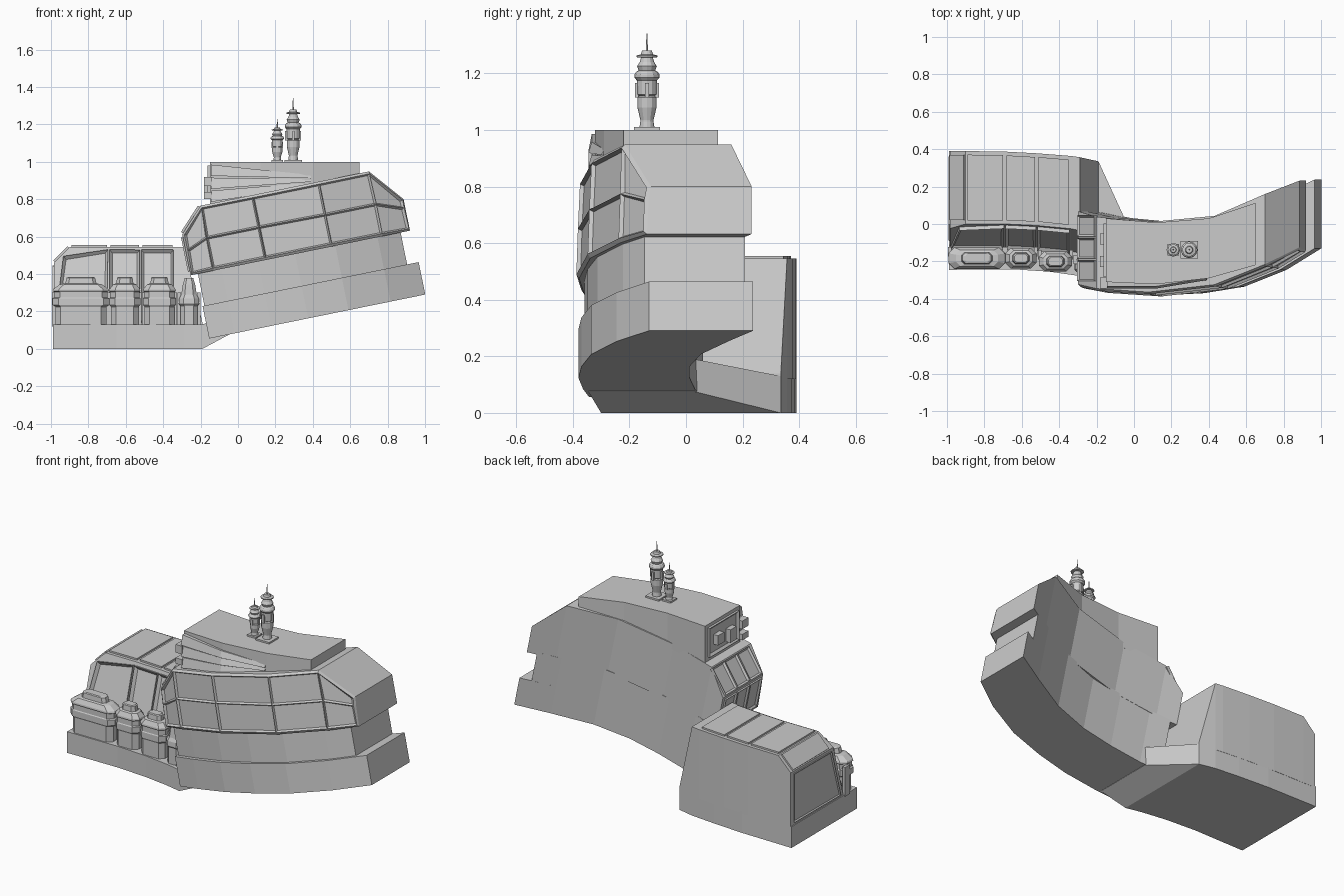
import bpy, bmesh, math
from mathutils import Vector

if "Cube" in bpy.data.objects:
    bpy.data.objects.remove(bpy.data.objects["Cube"])

TH = math.radians(11.5)
C, S = math.cos(TH), math.sin(TH)


def finish(name, bm):
    bmesh.ops.recalc_face_normals(bm, faces=bm.faces)
    me = bpy.data.meshes.new(name)
    bm.to_mesh(me)
    bm.free()
    ob = bpy.data.objects.new(name, me)
    bpy.context.collection.objects.link(ob)
    return ob


def tilt(u, y, w):
    """Point in the tilted frame of the raised hull."""
    return (u * C - w * S, y, u * S + w * C)


def interp(table, u):
    for (a, ya), (b, yb) in zip(table, table[1:]):
        if u <= b:
            return ya + (yb - ya) * (u - a) / (b - a)
    return table[-1][1]


FRONT = [(-.18, -.335), (-.04, -.36), (.2, -.38), (.4, -.37), (.62, -.335), (.85, -.245), (1.04, -.13)]
BACK = [(-.18, .07), (-.03, .035), (.11, .02), (.33, .003), (.58, .035), (.875, .16), (1.04, .238)]


def loft_bm(rings):
    """Skin consecutive rings and cap both ends; returns side faces per strip."""
    bm = bmesh.new()
    vs = [[bm.verts.new(p) for p in r] for r in rings]
    n = len(rings[0])
    strips = [[bm.faces.new((a[i], a[(i + 1) % n], b[(i + 1) % n], b[i])) for i in range(n)]
              for a, b in zip(vs, vs[1:])]
    bm.faces.new(vs[0])
    bm.faces.new(vs[-1])
    return bm, strips


def loft(name, rings):
    return finish(name, loft_bm(rings)[0])


def box_ring(x, y0, y1, z0, z1):
    return [(x, y1, z0), (x, y0, z0), (x, y0, z1), (x, y1, z1)]


def box(name, x0, x1, y0, y1, z0, z1):
    return loft(name, [box_ring(x, y0, y1, z0, z1) for x in (x0, x1)])


def panel(name, quad, away, t=.012, shrink=.02, rim=0.0, recess=0.0):
    """Raised plate on a quad, optionally with a recessed centre."""
    q = [Vector(p) for p in quad]
    mid = sum(q, Vector()) / 4
    nrm = (q[1] - q[0]).cross(q[3] - q[0]).normalized()
    if nrm.dot(Vector(away)) < 0:
        nrm = -nrm
    q = [p + (mid - p).normalized() * shrink for p in q]
    bm, _ = loft_bm([[p - nrm * .01 for p in q], [p + nrm * t for p in q]])
    bmesh.ops.recalc_face_normals(bm, faces=bm.faces)
    if rim:
        bm.faces.ensure_lookup_table()
        bmesh.ops.inset_individual(bm, faces=[bm.faces[-1]], thickness=rim, depth=-recess)
    return finish(name, bm)


def octagon(cx, cy, z, hx, hy):
    c = min(hx, hy) * .55
    return [(cx + a, cy + b, z) for a, b in
            ((hx, -hy + c), (hx, hy - c), (hx - c, hy), (c - hx, hy),
             (-hx, hy - c), (-hx, c - hy), (c - hx, -hy), (hx - c, -hy))]


# low plinth, ending in a wedge that runs under the raised hull
loft("plinth", [box_ring(*r) for r in (
    (-.99, -.245, .39, 0, .13), (-.65, -.242, .385, 0, .13), (-.45, -.255, .372, 0, .13),
    (-.29, -.278, .357, 0, .13), (-.19, -.30, .335, 0, .13), (-.05, -.345, .03, .075, .19))])

# low wing body with sloped front and chamfered outer end
BODY = [(-.985, .46, 0, .39), (-.9, .545, 0, .39), (-.69, .545, 0, .387), (-.52, .545, -.008, .378),
        (-.34, .545, -.025, .364), (-.29, .545, -.035, .357), (-.19, .14, -.06, .335)]


def front_y(off, z):
    return off - .12 * (.545 - z) / .415


loft("wing_body", [[(x, b, .12), (x, front_y(o, .12), .12), (x, front_y(o, z), z), (x, b, z)]
                   for x, z, o, b in BODY])
for i, (a, b) in enumerate(zip(BODY[:5], BODY[1:5])):
    panel(f"wing_roof_panel_{i}", [(a[0], a[2], a[1]), (b[0], b[2], b[1]), (b[0], b[3], b[1]), (a[0], a[3], a[1])],
          (-.2, 0, 1), .01, .022)
FR = [(-.985, .46, 0), (-.69, .545, 0), (-.52, .545, -.008), (-.34, .545, -.025)]
for i, (a, b) in enumerate(zip(FR, FR[1:])):
    za = .535 if i else .45
    quad = [(a[0], front_y(a[2], .13), .13), (b[0], front_y(b[2], .13), .13),
            (b[0], front_y(b[2], .535), .535), (a[0], front_y(a[2], za), za)]
    if i == 0:
        quad[3] = (-.94, front_y(0, .5), .5)
    panel(f"wing_front_panel_{i}", quad, (0, -1, 0), .02, .012, .02, .018)
panel("wing_end_panel", [(-.985, .38, .13), (-.985, -.11, .13), (-.985, -.02, .46), (-.985, .38, .46)],
      (-1, 0, 0), .006, .025, .015, .008)

# tanks standing on the ledge
for i, (x, y, hx, hy) in enumerate(((-.84, -.183, .152, .058), (-.605, -.183, .083, .056),
                                    (-.42, -.2, .088, .054), (-.262, -.225, .055, .046))):
    prof = [(.12, .9), (.225, .9), (.235, 1), (.27, 1), (.275, .94), (.305, .94), (.31, 1), (.32, .97),
            (.345, .74), (.35, .55), (.38, .5), (.385, .42)]
    if i == 3:
        prof = [(.12, .85), (.23, .85), (.24, 1), (.27, .95), (.29, .75), (.345, .6), (.38, .4)]
    loft(f"tank_{i}", [octagon(x, y, z, hx * k, hy * k) for z, k in prof])
    for s in (-1, 1):
        px = x + s * hx * .96
        box(f"tank_post_{i}_{s}", px - .009, px + .009, y + .01, y + .06, .12, .3)


def hull(name, us, w0, w1, inset=0):
    loft(name, [[tilt(u, interp(BACK, u), w0), tilt(u, interp(FRONT, u) + inset, w0),
                 tilt(u, interp(FRONT, u) + inset, w1), tilt(u, interp(BACK, u), w1)] for u in us])


# raised curved hull: lower belt and recessed neck
hull("lower_belt", (-.14, 0, .2, .4, .62, .85, 1.039), .085, .262)
hull("neck", (-.13, 0, .2, .4, .62, .85, .976), .25, .45, .022)

# window storey: each front cell is a recessed pane
rings = []
for u, wm, wt in ((-.17, .57, .66), (-.044, .615, .79), (.24, .615, .79), (.6, .61, .79),
                  (.875, .61, .79), (1.027, .56, .608)):
    f, b = interp(FRONT, u), interp(BACK, u)
    rings.append([tilt(u, b, .436), tilt(u, f, .436), tilt(u, f + .006, wm), tilt(u, f + .014, wt), tilt(u, b, wt)])
bm, strips = loft_bm(rings)
bmesh.ops.recalc_face_normals(bm, faces=bm.faces)
front = [s[k] for s in strips for k in (1, 2)]
bmesh.ops.inset_region(bm, faces=front, thickness=.014, depth=.01)
bmesh.ops.inset_individual(bm, faces=front, thickness=.011, depth=-.014)
finish("window_storey", bm)

# three windows on the sloped inner end
y0, y1 = -.31, .05
for i in range(3):
    a, b = y0 + (y1 - y0) * i / 3, y0 + (y1 - y0) * (i + 1) / 3
    panel(f"end_window_{i}", [tilt(-.17, a, .66), tilt(-.17, b, .66), tilt(-.044, b, .79), tilt(-.044, a, .79)],
          (-1, 0, 1), .012, .008, .014, .01)
    panel(f"end_window_low_{i}", [tilt(-.17, a, .45), tilt(-.17, b, .45), tilt(-.17, b, .65), tilt(-.17, a, .65)],
          (-1, 0, 0), .01, .008, .014, .01)

# flat top deckhouse
DECK = [(-.15, -.31, .03), (.12, -.322, .008), (.4, -.29, .03), (.65, -.22, .113)]
loft("deckhouse", [box_ring(x, f, b, .74 + .205 * (x + .15), 1) for x, f, b in DECK])

# tapering fins along the deckhouse front
for i, (t0, b0, t1, b1) in enumerate(((.985, .925, .93, .912), (.915, .855, .908, .893), (.845, .785, .889, .87))):
    loft(f"deck_fin_{i}", [[(x, yb, b), (x, yf, b), (x, yf + .012, t), (x, yb, t)] for x, yf, yb, t, b in
                           ((-.145, -.345, -.29, t0, b0), (.12, -.345, -.29, (t0 + t1) / 2, (b0 + b1) / 2),
                            (.39, -.3, -.25, t1, b1))])

# equipment on the deckhouse inner end
panel("deck_end_frame", [(-.15, -.3, .79), (-.15, .02, .79), (-.15, .02, .99), (-.15, -.3, .99)],
      (-1, 0, 0), .014, .02, .02, .012)
for i, (y, z, h) in enumerate(((-.315, .895, .025), (-.315, .82, .018), (-.08, .89, .03), (-.2, .87, .04))):
    box(f"deck_end_unit_{i}", -.183, -.14, y - .03, y + .03, z - h, z + h)


def mast(name, x, y, k, top):
    """Turned antenna mast on a square foot."""
    prof = [(0, .028), (.025, .024), (.03, .024), (.075, .035), (.11, .035), (.115, .028), (.12, .036),
            (.17, .037), (.18, .046), (.19, .046), (.2, .04), (.205, .03), (.22, .036), (.235, .026),
            (.25, .022), (.252, .038), (.258, .038), (.262, .022), (.275, .018)]
    rad = lambda r, z: [(x + r * math.cos(math.tau * i / 12), y + r * math.sin(math.tau * i / 12), z)
                        for i in range(12)]
    loft(name, [rad(r * k ** .5 * .97, 1.005 + h * k) for h, r in prof])
    box(name + "_foot", x - .046 * k, x + .046 * k, y - .046 * k, y + .046 * k, .99, 1.01)
    loft(name + "_rod", [rad(.004, 1 + .25 * k), rad(.002, top)])
    for i in range(4):
        a = math.tau * i / 4
        bx, by = x + .036 * k * math.cos(a), y + .036 * k * math.sin(a)
        box(f"{name}_pod_{i}", bx - .007, bx + .007, by - .007, by + .007, 1 + .115 * k, 1 + .165 * k)


mast("tall_mast", .295, -.138, 1, 1.34)
mast("short_mast", .21, -.138, .65, 1.23)
